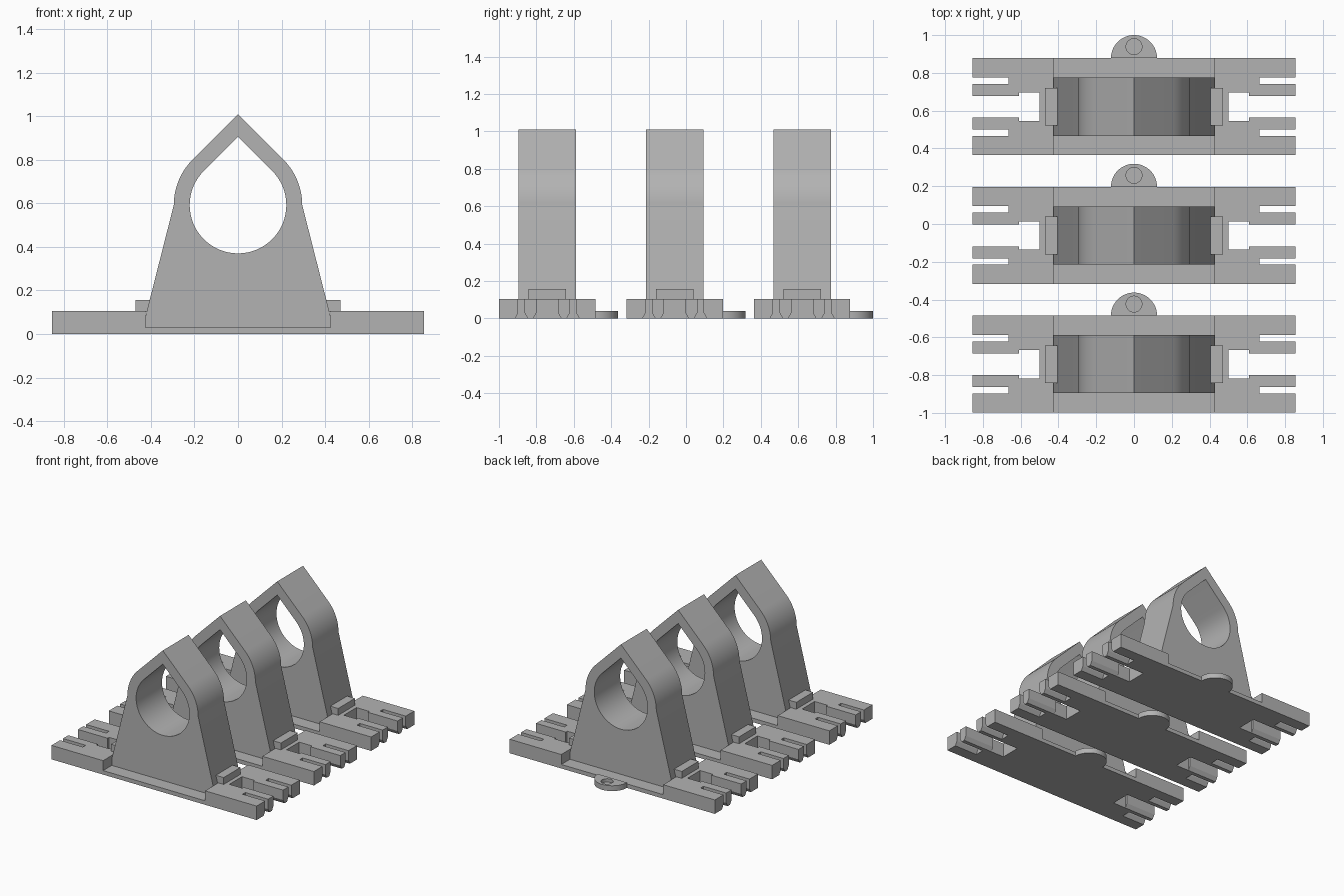
import bpy
import math
from mathutils import Matrix

if "Cube" in bpy.data.objects:
    bpy.data.objects.remove(bpy.data.objects["Cube"])

HALF = 0.257             # half depth of one base
CENTRES = (-0.742, -0.0605, 0.621)

grey = bpy.data.materials.new("grey plastic")
grey.diffuse_color = (0.45, 0.45, 0.45, 1)
grey.use_nodes = True
grey.node_tree.nodes["Principled BSDF"].inputs["Base Color"].default_value = grey.diffuse_color

# columns send profile (u, v) and extrusion w to x, y, z
ALONG_X = Matrix(((0, 0, 1), (1, 0, 0), (0, 1, 0)))
ALONG_Y = Matrix(((1, 0, 0), (0, 0, -1), (0, 1, 0)))
ALONG_Z = Matrix.Identity(3)


def prism(name, points, axes, start, end):
    """Extrude a closed counter-clockwise profile between two positions."""
    n = len(points)
    verts = [axes @ Matrix.Identity(3).col[0] * u + axes @ Matrix.Identity(3).col[1] * v
             + axes @ Matrix.Identity(3).col[2] * w for w in (start, end) for u, v in points]
    faces = [tuple(range(n))[::-1], tuple(range(n, 2 * n))]
    faces += [(i, (i + 1) % n, n + (i + 1) % n, n + i) for i in range(n)]
    mesh = bpy.data.meshes.new(name)
    mesh.from_pydata(verts, [], faces)
    mesh.materials.append(grey)
    obj = bpy.data.objects.new(name, mesh)
    bpy.context.collection.objects.link(obj)
    return obj


def arc(cx, cy, r, a0, a1, steps):
    return [(cx + r * math.cos(math.radians(a0 + (a1 - a0) * i / steps)),
             cy + r * math.sin(math.radians(a0 + (a1 - a0) * i / steps)))
            for i in range(steps + 1)]


def rect(u0, v0, u1, v1):
    return [(u0, v0), (u1, v0), (u1, v1), (u0, v1)]


def cut(obj, cutters):
    """Subtract each cutter, bake the result and remove the cutters."""
    for c in cutters:
        mod = obj.modifiers.new("cut", 'BOOLEAN')
        mod.operation, mod.solver, mod.object = 'DIFFERENCE', 'EXACT', c
        c.hide_render = True
    bpy.context.view_layer.update()
    baked = bpy.data.meshes.new_from_object(
        obj.evaluated_get(bpy.context.evaluated_depsgraph_get()))
    obj.modifiers.clear()
    obj.data = baked
    for c in cutters:
        bpy.data.objects.remove(c)


def smooth(obj):
    bpy.ops.object.select_all(action='DESELECT')
    obj.select_set(True)
    bpy.context.view_layer.objects.active = obj
    bpy.ops.object.shade_smooth_by_angle(angle=math.radians(25))


# Base: thick ends with a thin floor between them
base = prism("base", [(-0.855, 0), (0.855, 0), (0.855, 0.105), (0.425, 0.105),
                      (0.425, 0.03), (-0.425, 0.03), (-0.425, 0.105), (-0.855, 0.105)],
             ALONG_Y, -HALF, HALF)


def flared_slot(y, w):
    """Slot section that widens at the underside."""
    f = 0.02
    return [(y - w - f, -0.005), (y + w + f, -0.005), (y + w, 0.03),
            (y + w, 0.2), (y - w, 0.2), (y - w, 0.03)]


cutters = []
for s in (-1, 1):
    def span(a, b):
        return sorted((s * a, s * b))
    cutters.append(prism("window_cutter", rect(-0.075, -0.1, 0.075, 0.2), ALONG_X, *span(0.5, 0.608)))
    cutters.append(prism("gap_cutter", flared_slot(0, 0.0575), ALONG_X, *span(0.605, 0.9)))
    for y in (-0.138, 0.138):
        cutters.append(prism("slot_cutter", flared_slot(y, 0.017), ALONG_X, *span(0.665, 0.9)))
cut(base, cutters)

# Upright with a teardrop opening
ZC = 0.592


def teardrop(r):
    return arc(0, ZC, r, 135, 405, 48) + [(0, ZC + r * math.sqrt(2))]


outline = ([(-0.425, 0.03), (0.425, 0.03), (0.425, 0.08)]
           + arc(0, ZC, 0.295, 0, 45, 10) + [(0, ZC + 0.295 * math.sqrt(2))]
           + arc(0, ZC, 0.295, 135, 180, 10) + [(-0.425, 0.08)])
upright = prism("upright", outline, ALONG_Y, -0.154, 0.154)
cut(upright, [prism("opening_cutter", teardrop(0.222), ALONG_Y, -0.3, 0.3)])
smooth(upright)

# Small catches holding the upright on both sides
catches = [prism(name, rect(min(s * 0.405, s * 0.47), -0.1, max(s * 0.405, s * 0.47), 0.1),
                 ALONG_Z, 0.1, 0.157)
           for name, s in (("left_catch", -1), ("right_catch", 1))]

# Round ear at the back with a shallow hole
ear = prism("ear", arc(0, HALF, 0.122, 0, 180, 32), ALONG_Z, 0, 0.04)
cut(ear, [prism("hole_cutter", arc(0, HALF + 0.061, 0.042, 0, 360, 32)[:-1], ALONG_Z, 0.015, 0.1)])
smooth(ear)

# Three identical units in a row
for part in [base, upright, ear] + catches:
    for y in CENTRES[1:]:
        copy = part.copy()
        copy.location.y = y
        bpy.context.collection.objects.link(copy)
    part.location.y = CENTRES[0]
